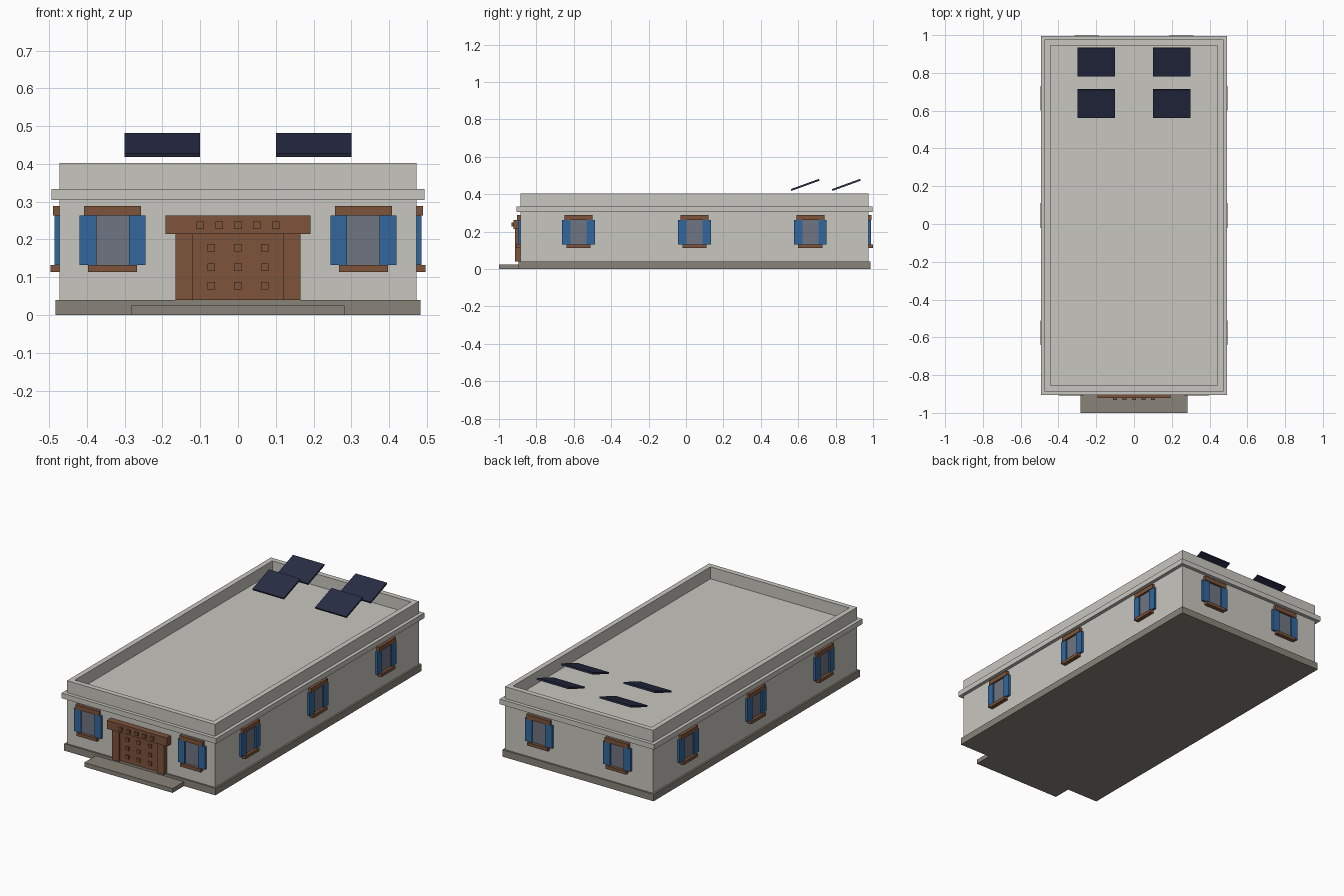
import bpy, bmesh, math
from mathutils import Matrix, Vector

if "Cube" in bpy.data.objects:
    bpy.data.objects.remove(bpy.data.objects["Cube"])


def mat(name, rgb):
    m = bpy.data.materials.new(name)
    m.diffuse_color = (*rgb, 1)
    m.use_nodes = True
    m.node_tree.nodes["Principled BSDF"].inputs["Base Color"].default_value = m.diffuse_color
    return m


WALL = mat("pale_plaster", (0.578, 0.565, 0.52))
STONE = mat("grey_stone", (0.25, 0.23, 0.192))
WOOD = mat("brown_wood", (0.205, 0.088, 0.043))
BLUE = mat("blue_paint", (0.032, 0.136, 0.337))
GLASS = mat("window_glass", (0.162, 0.178, 0.223))
SOLAR = mat("solar_navy", (0.021, 0.026, 0.06))


def boxes(name, material, specs, matrix=Matrix()):
    """One object from (x0, x1, y0, y1, z0, z1) boxes."""
    bm = bmesh.new()
    for x0, x1, y0, y1, z0, z1 in specs:
        m = Matrix.Translation(((x0 + x1) / 2, (y0 + y1) / 2, (z0 + z1) / 2))
        m = m @ Matrix.Diagonal((x1 - x0, y1 - y0, z1 - z0, 1))
        bmesh.ops.create_cube(bm, size=1, matrix=m)
    me = bpy.data.meshes.new(name)
    bm.to_mesh(me)
    bm.free()
    me.materials.append(material)
    ob = bpy.data.objects.new(name, me)
    ob.matrix_world = matrix
    bpy.context.collection.objects.link(ob)
    return ob


CY, HX, HY = 0.045, 0.473, 0.931      # building centre and half sizes
FRONT, BACK = CY - HY, CY + HY


def slab(grow, z0, z1):
    return (-HX - grow, HX + grow, FRONT - grow, BACK + grow, z0, z1)


# Main masses
boxes("plinth", STONE, [slab(0.01, 0, 0.04)])
boxes("entrance_step", STONE, [(-0.282, 0.282, -1.0, FRONT - 0.01, 0, 0.025)])
boxes("walls", WALL, [slab(0, 0.04, 0.304)])
boxes("cornice", WALL, [slab(0.02, 0.304, 0.334)])

# Parapet ring: roof-edge block with its inside opened up
T = 0.03
bm = bmesh.new()
rings = []
for t, z in ((0, 0.334), (0, 0.403), (T, 0.403), (T, 0.334)):
    rings.append([bm.verts.new((sx * (HX - t), CY + sy * (HY - t), z))
                  for sx, sy in ((-1, -1), (1, -1), (1, 1), (-1, 1))])
for a, b in zip(rings, rings[1:] + rings[:1]):
    for i in range(4):
        j = (i + 1) % 4
        bm.faces.new((a[i], a[j], b[j], b[i]))
bmesh.ops.recalc_face_normals(bm, faces=bm.faces)
me = bpy.data.meshes.new("parapet")
bm.to_mesh(me)
bm.free()
me.materials.append(WALL)
bpy.context.collection.objects.link(bpy.data.objects.new("parapet", me))


# Windows: local -y points out of the wall, local origin on the wall plane
def window(label, x, y, angle):
    m = Matrix.Translation((x, y, 0)) @ Matrix.Rotation(math.radians(angle), 4, 'Z')
    boxes(label + "_glass", GLASS, [(-0.05, 0.05, -0.006, 0.002, 0.132, 0.263)], m)
    boxes(label + "_shutters", BLUE,
          [(-0.0875, -0.043, -0.013, 0.002, 0.132, 0.263),
           (0.043, 0.0875, -0.013, 0.002, 0.132, 0.263)], m)
    boxes(label + "_lintel", WOOD, [(-0.075, 0.075, -0.017, 0.002, 0.263, 0.289)], m)
    boxes(label + "_sill", WOOD, [(-0.065, 0.065, -0.023, 0.002, 0.114, 0.132)], m)


for s, side in ((-1, "left"), (1, "right")):
    window("front_window_" + side, s * 0.332, FRONT, 0)
    window("back_window_" + side, s * 0.25, BACK, 180)
    for i in (-1, 0, 1):
        window(f"{side}_window_{i + 2}", s * HX, CY + i * 0.62, s * 90)

# Entrance: door slab, posts, beam and square studs
boxes("door", WOOD, [(-0.125, 0.125, -0.902, FRONT, 0.04, 0.214)])
boxes("door_posts", WOOD, [(-0.166, -0.121, -0.914, FRONT, 0.04, 0.214),
                           (0.121, 0.166, -0.914, FRONT, 0.04, 0.214)])
boxes("door_beam", WOOD, [(-0.192, 0.192, -0.922, FRONT, 0.214, 0.263)])
S = 0.01
boxes("door_studs", WOOD, [(x - S, x + S, -0.91, -0.9, z - S, z + S)
                           for x in (-0.071, 0, 0.071) for z in (0.078, 0.127, 0.178)])
boxes("beam_ends", WOOD, [(i * 0.05 - S, i * 0.05 + S, -0.933, -0.92, 0.238 - S, 0.238 + S)
                          for i in range(-2, 3)])

# Tilted solar panels over the back of the roof
for x in (-0.2, 0.2):
    for y in (0.637, 0.857):
        m = Matrix.Translation((x, y, 0.45)) @ Matrix.Rotation(math.radians(20), 4, 'X')
        boxes("solar_panel", SOLAR, [(-0.1, 0.1, -0.08, 0.08, -0.005, 0.005)], m)
